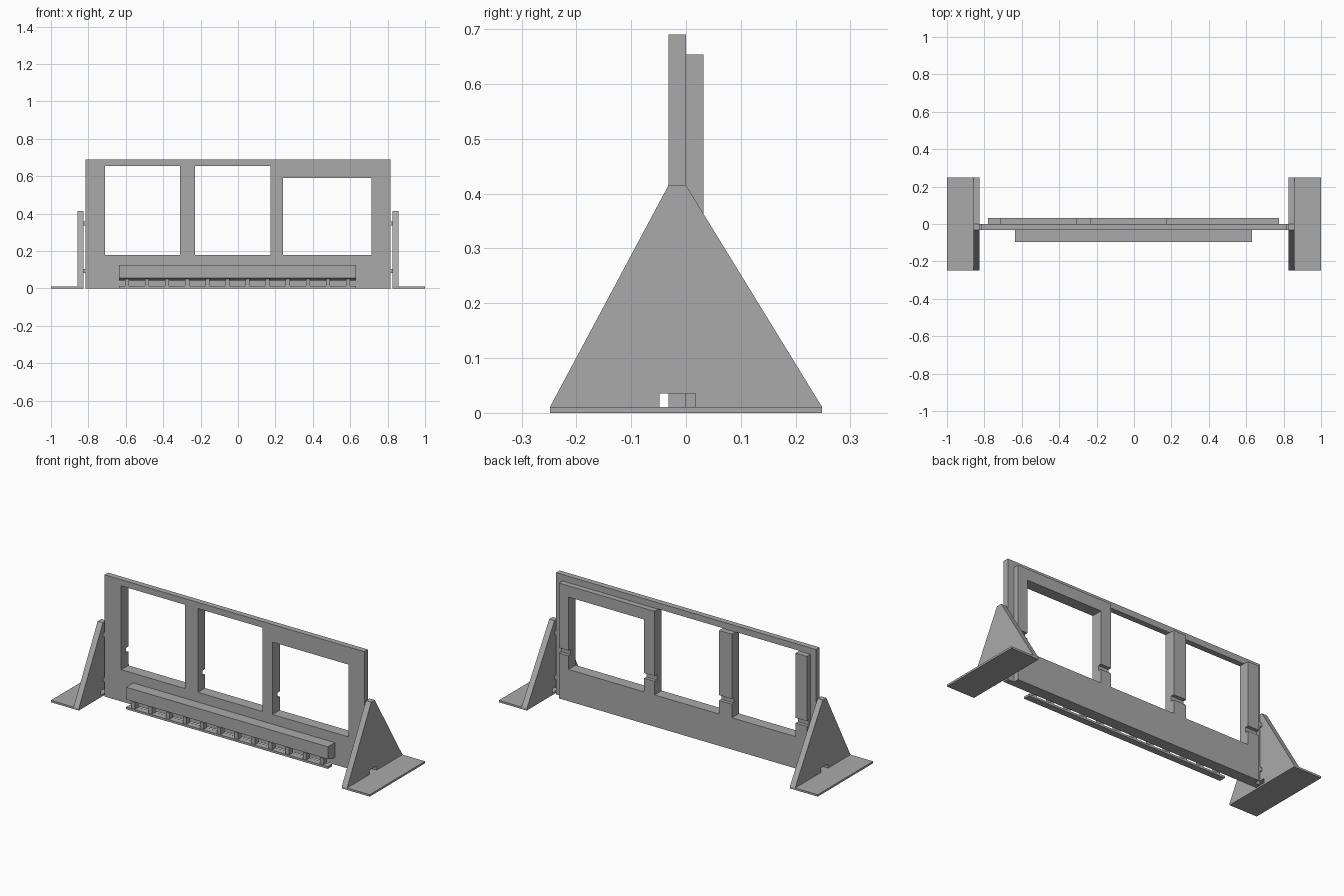
import bpy, bmesh

if "Cube" in bpy.data.objects:
    bpy.data.objects.remove(bpy.data.objects["Cube"])

grey = bpy.data.materials.new("plain grey")
grey.diffuse_color = (0.40, 0.40, 0.40, 1)
grey.use_nodes = True
grey.node_tree.nodes["Principled BSDF"].inputs["Base Color"].default_value = grey.diffuse_color


def extrude(name, outline, axis, a, b):
    """Extrude a 2D outline along x (outline in y,z) or y (outline in x,z)."""
    bm = bmesh.new()

    def place(p, t):
        return (t, p[0], p[1]) if axis == 'x' else (p[0], t, p[1])

    lo = [bm.verts.new(place(p, a)) for p in outline]
    hi = [bm.verts.new(place(p, b)) for p in outline]
    bm.faces.new(lo)
    bm.faces.new(hi[::-1])
    n = len(outline)
    for i in range(n):
        j = (i + 1) % n
        bm.faces.new((lo[j], lo[i], hi[i], hi[j]))
    bmesh.ops.recalc_face_normals(bm, faces=bm.faces)
    mesh = bpy.data.meshes.new(name)
    bm.to_mesh(mesh)
    bm.free()
    mesh.materials.append(grey)
    ob = bpy.data.objects.new(name, mesh)
    bpy.context.collection.objects.link(ob)
    return ob


def box(name, x0, x1, y0, y1, z0, z1):
    return extrude(name, [(x0, z0), (x1, z0), (x1, z1), (x0, z1)], 'y', y0, y1)


def cut(ob, cutters):
    """Subtract the cutters, bake the result and remove the cutters."""
    for c in cutters:
        m = ob.modifiers.new("cut", 'BOOLEAN')
        m.operation, m.solver, m.object = 'DIFFERENCE', 'EXACT', c
    bpy.context.view_layer.update()
    dg = bpy.context.evaluated_depsgraph_get()
    mesh = bpy.data.meshes.new_from_object(ob.evaluated_get(dg))
    ob.modifiers.clear()
    ob.data = mesh
    for c in cutters:
        bpy.data.objects.remove(c)


# Front panel with three window openings
windows = [(-0.71, -0.31, 0.655), (-0.23, 0.175, 0.655), (0.24, 0.715, 0.59)]
front = box("front_panel", -0.815, 0.815, -0.032, 0, 0, 0.69)
cut(front, [box("cutter", a, b, -0.1, 0.1, 0.18, top) for a, b, top in windows])

# Back panel: tall windows open at the top, groove across all uprights
back = box("back_panel", -0.78, 0.775, 0, 0.032, 0, 0.654)
tops = [0.8, 0.8, 0.59]
cutters = [box("cutter", w[0], w[1], -0.1, 0.1, 0.18, t) for w, t in zip(windows, tops)]
cutters.append(box("cutter", -1, 1, 0.012, 0.1, 0.257, 0.287))
cut(back, cutters)

# Front rail with sloped underside edge
extrude("front_rail", [(-0.032, 0.125), (-0.095, 0.125), (-0.095, 0.055),
                       (-0.06, 0.042), (-0.032, 0.042)], 'x', -0.635, 0.63)

# Slotted strip under the rail
box("lower_strip", -0.635, 0.63, -0.095, -0.058, 0, 0.012)
for i in range(12):
    x = -0.594 + i * 0.1075
    box("strip_divider", x - 0.011, x + 0.011, -0.09, -0.058, 0.012, 0.05)

# Side feet: base plate, triangular upright with slot, and joining pegs
for side, s in (("left", -1), ("right", 1)):
    lo, hi = sorted((s * 0.825, s * 1.0))
    box(side + "_foot_base", lo, hi, -0.248, 0.248, 0, 0.011)
    extrude(side + "_foot_upright",
            [(-0.248, 0.011), (-0.048, 0.011), (-0.048, 0.035), (0.017, 0.035),
             (0.017, 0.011), (0.248, 0.011), (0, 0.415), (-0.032, 0.415)],
            'x', s * 0.825, s * 0.858)
    for z in (0.094, 0.348):
        lo, hi = sorted((s * 0.815, s * 0.825))
        box(side + "_peg", lo, hi, -0.032, 0, z - 0.011, z + 0.011)
